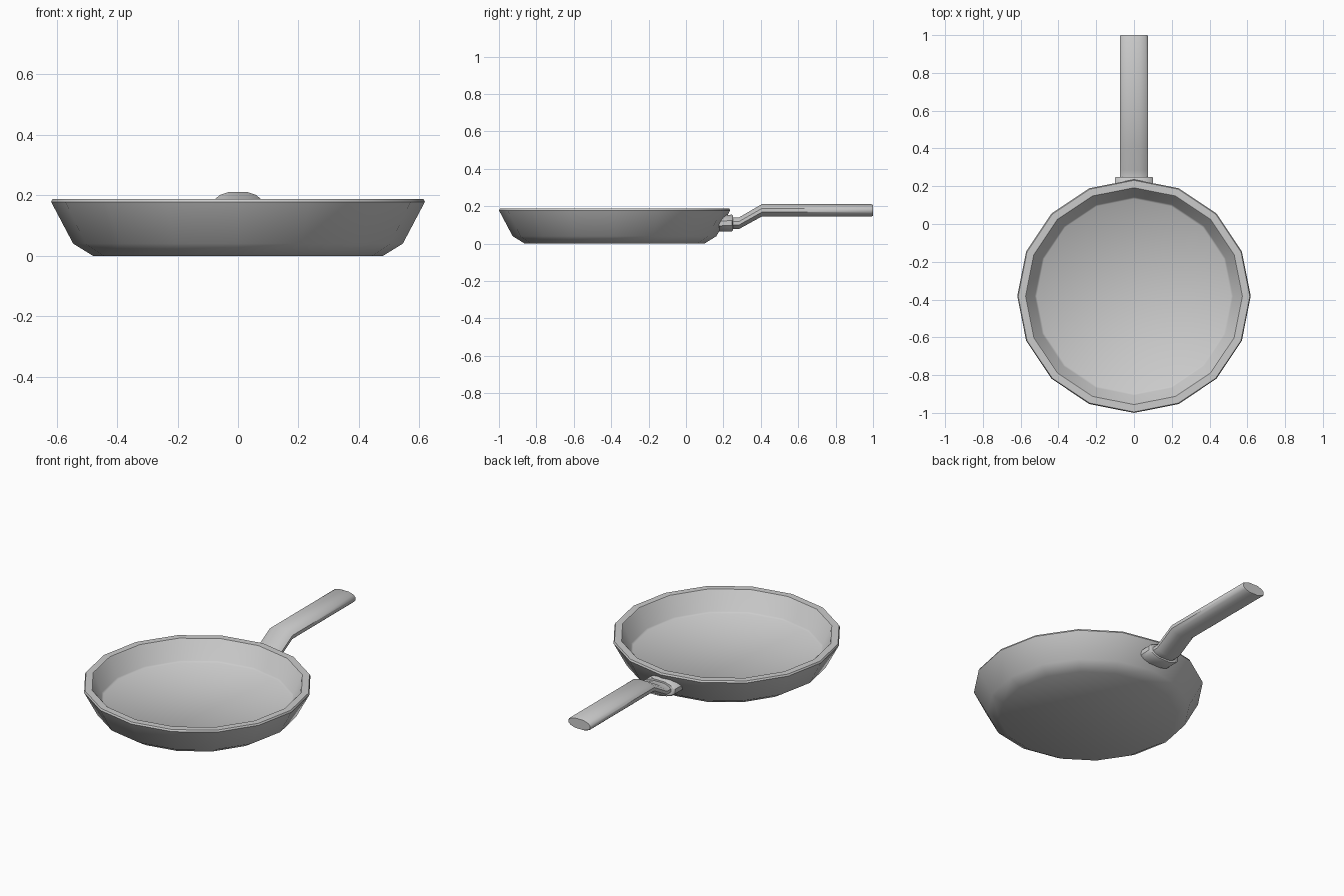
import bpy, bmesh, math

if "Cube" in bpy.data.objects:
    bpy.data.objects.remove(bpy.data.objects["Cube"])

PAN_Y = -0.382


def finish(name, bm, angle):
    bmesh.ops.recalc_face_normals(bm, faces=bm.faces[:])
    mesh = bpy.data.meshes.new(name)
    bm.to_mesh(mesh)
    bm.free()
    ob = bpy.data.objects.new(name, mesh)
    bpy.context.collection.objects.link(ob)
    bpy.ops.object.select_all(action='DESELECT')
    ob.select_set(True)
    bpy.context.view_layer.objects.active = ob
    bpy.ops.object.shade_smooth_by_angle(angle=math.radians(angle))
    return ob


def skin(bm, rings):
    """Bridge equal-length rings of points and cap both ends."""
    loops = [[bm.verts.new(p) for p in r] for r in rings]
    n = len(loops[0])
    for a, b in zip(loops, loops[1:]):
        for i in range(n):
            j = (i + 1) % n
            bm.faces.new((a[i], a[j], b[j], b[i]))
    bm.faces.new(loops[0])
    bm.faces.new(loops[-1])


# pan body: 16-sided profile, outside bottom -> rim -> inside floor
profile = [(0.48, 0), (0.545, 0.04), (0.618, 0.178), (0.613, 0.188),
           (0.574, 0.188), (0.569, 0.183), (0.525, 0.078), (0.515, 0.07)]
bm = bmesh.new()
skin(bm, [[(r * math.cos(math.tau * i / 16), PAN_Y + r * math.sin(math.tau * i / 16), z)
           for i in range(16)] for r, z in profile])
finish("pan_body", bm, 45)

# flattened oval cross-section shared by handle and bracket (unit half sizes)
quarter = [(1.0, 0.3), (0.8, 0.7), (0.4, 1.0)]
half = quarter + [(-x, z) for x, z in reversed(quarter)]
section = half + [(-x, -z) for x, z in half]


def swept(name, stations):
    """Stations are (y, z, half width, half height)."""
    bm = bmesh.new()
    skin(bm, [[(x * w, y, z + h * k) for x, k in section] for y, z, w, h in stations])
    return finish(name, bm, 45)


# bracket joining handle to wall
swept("handle_bracket", [(0.176, 0.108, 0.1, 0.042), (0.245, 0.11, 0.1, 0.045),
                         (0.25, 0.11, 0.095, 0.041)])

# handle with a raised bend
swept("handle", [(0.235, 0.11, 0.075, 0.031), (0.285, 0.11, 0.075, 0.031),
                 (0.405, 0.178, 0.075, 0.033), (0.992, 0.178, 0.075, 0.033),
                 (1.0, 0.178, 0.07, 0.029)])
